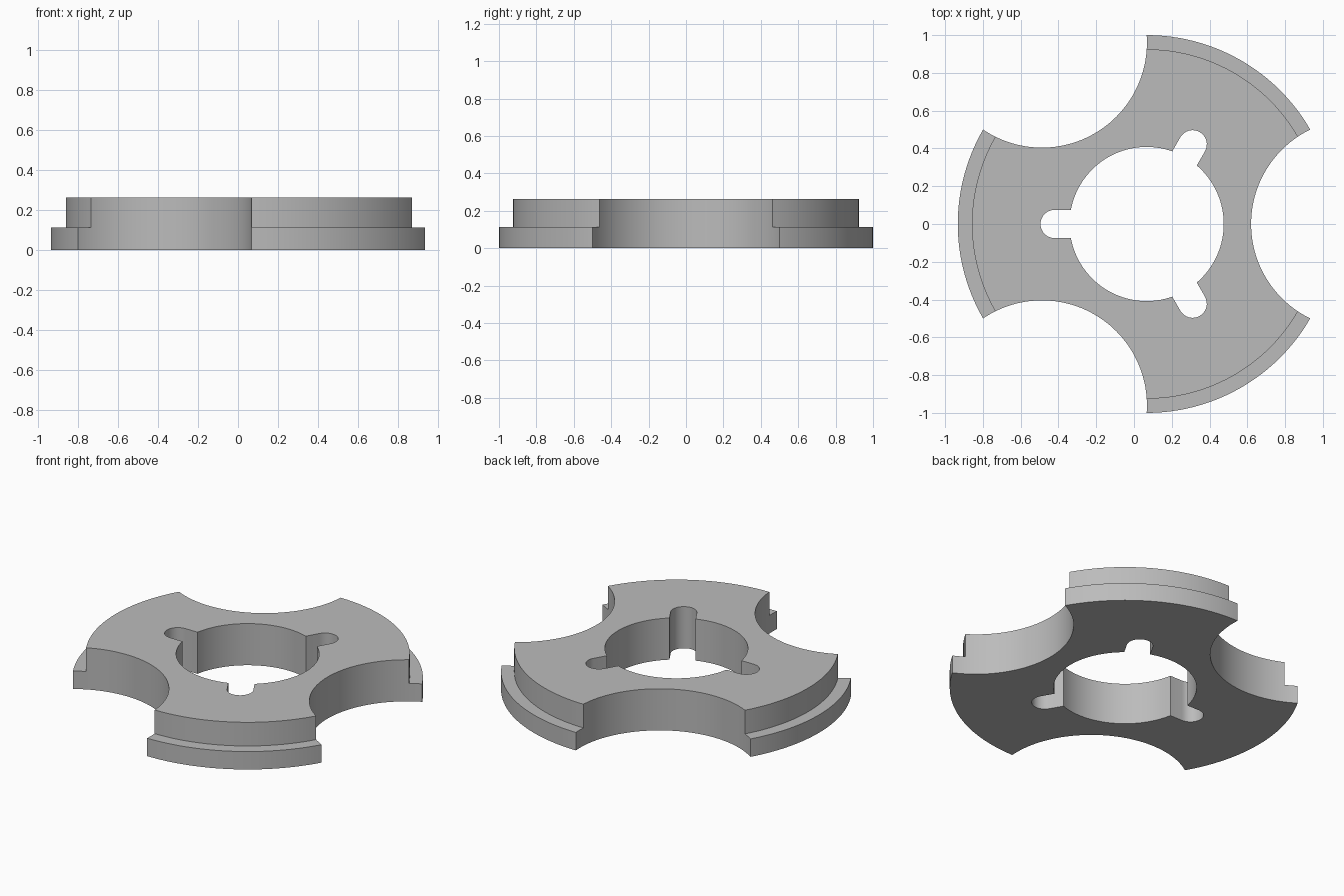
import bpy, bmesh
from math import sin, cos, pi, radians, sqrt, asin

if "Cube" in bpy.data.objects:
    bpy.data.objects.remove(bpy.data.objects["Cube"])

CX = 0.067                      # rotation axis of the three-lobed plate
HEIGHT, STEP = 0.262, 0.113
RIM, SHOULDER = 1.0, 0.925
BORE, SLOT_R, SLOT_AT = 0.408, 0.075, 0.487
SCALLOP_R, SCALLOP_AT = 0.556, 1.109

grey = bpy.data.materials.new("plain grey")
grey.use_nodes = True
colour = (0.5, 0.5, 0.5, 1)
grey.diffuse_color = colour
grey.node_tree.nodes["Principled BSDF"].inputs["Base Color"].default_value = colour


def arc(cx, cy, r, a0, a1, n):
    return [(cx + r * cos(a0 + (a1 - a0) * i / n),
             cy + r * sin(a0 + (a1 - a0) * i / n)) for i in range(n + 1)]


def solid(name, layers):
    """Stack of equal-count outlines, (points, z), capped at both ends."""
    bm = bmesh.new()
    rings = [[bm.verts.new((x, y, z)) for x, y in pts] for pts, z in layers]
    for a, b in zip(rings, rings[1:]):
        for i in range(len(a)):
            j = (i + 1) % len(a)
            bm.faces.new((a[i], a[j], b[j], b[i]))
    bm.faces.new(rings[0][::-1])
    bm.faces.new(rings[-1])
    mesh = bpy.data.meshes.new(name)
    bm.to_mesh(mesh)
    bm.free()
    mesh.materials.append(grey)
    ob = bpy.data.objects.new(name, mesh)
    ob.location.x = CX
    bpy.context.collection.objects.link(ob)
    return ob


def circle(r, cx=0, cy=0, n=144):
    return arc(cx, cy, r, 0, 2 * pi, n)[:-1]


# Stepped disc
plate = solid("lobed_plate", [(circle(RIM), 0), (circle(RIM), STEP),
                              (circle(SHOULDER), STEP), (circle(SHOULDER), HEIGHT)])

# Bore outline with three round-ended slots
bore = []
mouth = asin(SLOT_R / BORE)
for deg in (60, 180, 300):
    a = radians(deg)
    bore += arc(SLOT_AT * cos(a), SLOT_AT * sin(a), SLOT_R, a - pi / 2, a + pi / 2, 16)
    bore += arc(0, 0, BORE, a + mouth, a + radians(120) - mouth, 32)
outlines = [bore]

# Three scallops in the rim
for deg in (0, 120, 240):
    a = radians(deg)
    outlines.append(circle(SCALLOP_R, SCALLOP_AT * cos(a), SCALLOP_AT * sin(a)))

# Cut the openings, then discard the cutters
bpy.ops.object.select_all(action="DESELECT")
bpy.context.view_layer.objects.active = plate
plate.select_set(True)
for pts in outlines:
    cutter = solid("cutter", [(pts, -0.1), (pts, HEIGHT + 0.1)])
    cutter.hide_render = True
    mod = plate.modifiers.new("cut", "BOOLEAN")
    mod.operation, mod.solver, mod.object = "DIFFERENCE", "EXACT", cutter
    bpy.ops.object.modifier_apply(modifier=mod.name)
    bpy.data.objects.remove(cutter)

bpy.ops.object.shade_smooth_by_angle(angle=radians(30))
